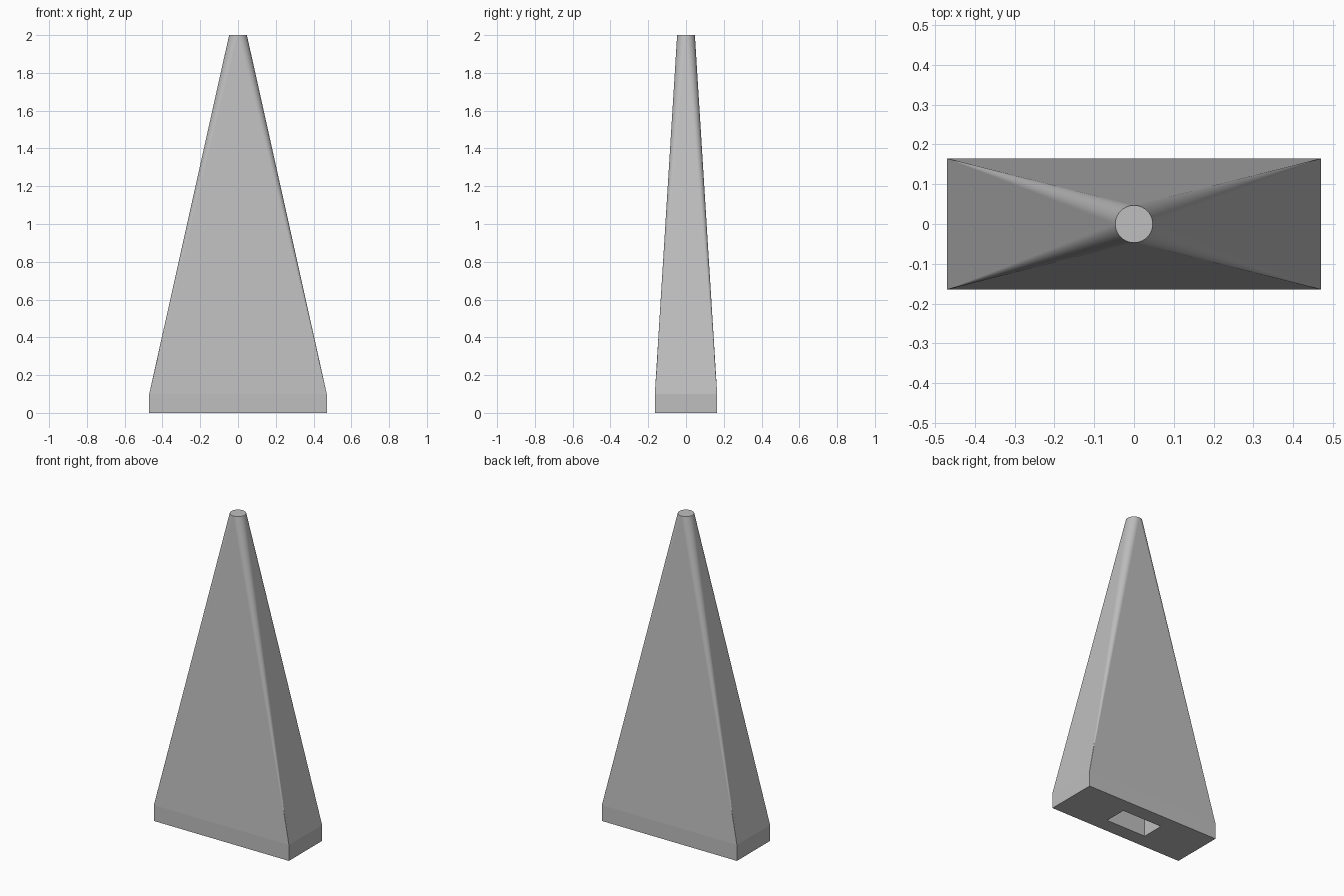
import bpy, bmesh, math

if "Cube" in bpy.data.objects:
    bpy.data.objects.remove(bpy.data.objects["Cube"])

HALF_X, HALF_Y = 0.47, 0.165      # plinth half sizes
BASE_H, TOP_H, TOP_R = 0.1, 2.0, 0.047
SLOT_X, SLOT_Y, SLOT_H = 0.14, 0.072, 0.3
SEG = 24                          # facets per rounded corner

grey = bpy.data.materials.new("light grey")
grey.use_nodes = True
colour = (0.52, 0.52, 0.52, 1)
grey.diffuse_color = colour
grey.node_tree.nodes["Principled BSDF"].inputs["Base Color"].default_value = colour

bm = bmesh.new()
SIGNS = [(1, 1), (-1, 1), (-1, -1), (1, -1)]


def rectangle(hx, hy, z):
    return [bm.verts.new((sx * hx, sy * hy, z)) for sx, sy in SIGNS]


def bridge(a, b):
    for i in range(4):
        j = (i + 1) % 4
        bm.faces.new((a[i], a[j], b[j], b[i]))


# Plinth walls, underside frame and recessed socket
base_top = rectangle(HALF_X, HALF_Y, BASE_H)
base_bottom = rectangle(HALF_X, HALF_Y, 0)
slot_rim = rectangle(SLOT_X, SLOT_Y, 0)
slot_end = rectangle(SLOT_X, SLOT_Y, SLOT_H)
bridge(base_bottom, base_top)
bridge(slot_rim, base_bottom)
bridge(slot_end, slot_rim)
bm.faces.new(slot_end)

# Round tip
count = 4 * SEG
ring = []
for i in range(count):
    a = math.tau * i / count
    ring.append(bm.verts.new((TOP_R * math.cos(a), TOP_R * math.sin(a), TOP_H)))
bm.faces.new(ring)

# Taper: a fan from each corner, with a flat triangle between fans
for q in range(4):
    for i in range(q * SEG, (q + 1) * SEG):
        bm.faces.new((base_top[q], ring[(i + 1) % count], ring[i]))
    bm.faces.new((base_top[q], base_top[(q + 1) % 4], ring[(q + 1) * SEG % count]))

bmesh.ops.recalc_face_normals(bm, faces=bm.faces[:])
mesh = bpy.data.meshes.new("tapered_body")
bm.to_mesh(mesh)
bm.free()
mesh.materials.append(grey)
body = bpy.data.objects.new("tapered_body", mesh)
bpy.context.collection.objects.link(body)
